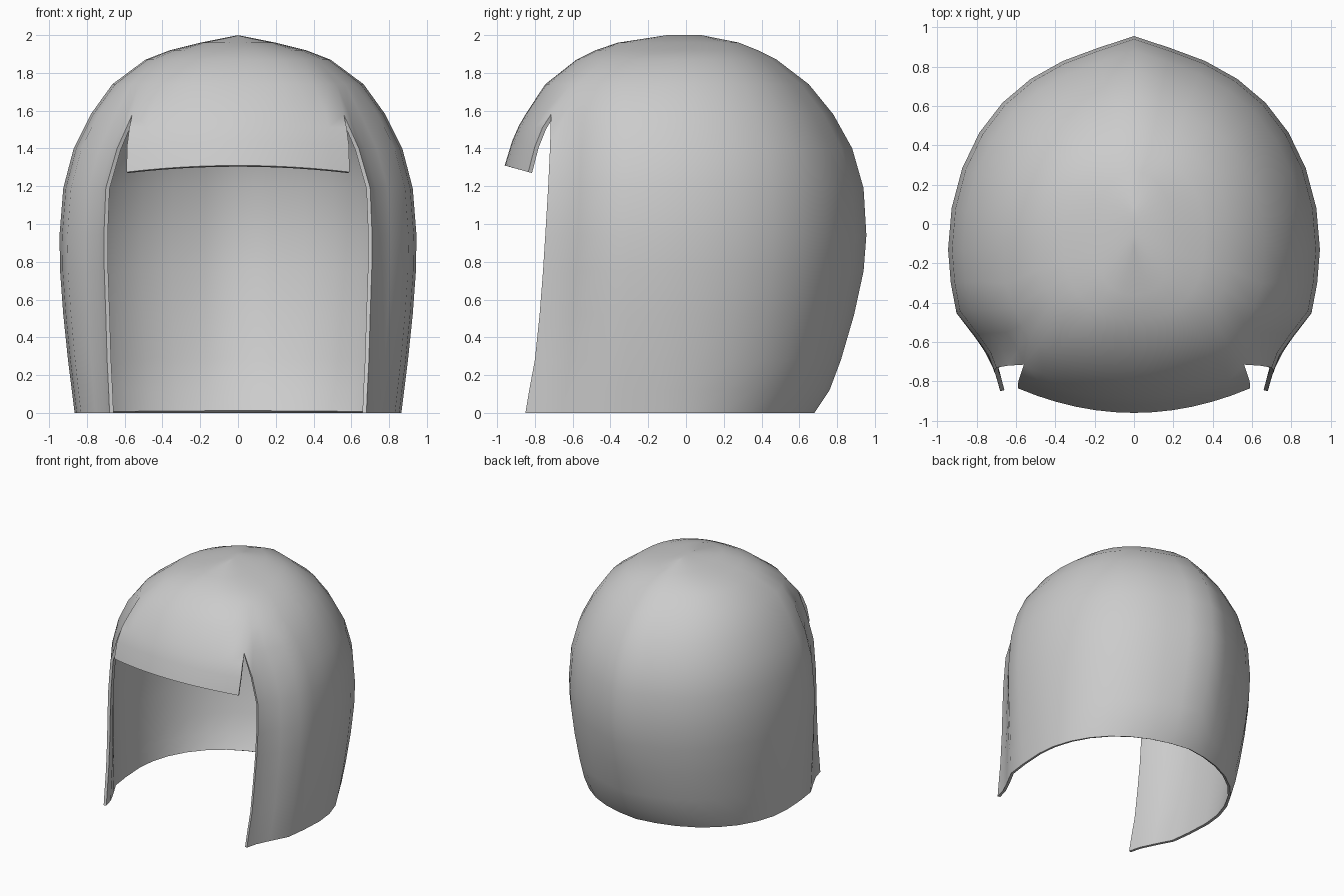
import bpy, bmesh, math

cube = bpy.data.objects.get("Cube")
if cube:
    bpy.data.objects.remove(cube)

grey = bpy.data.materials.new("soft_grey")
grey.use_nodes = True
grey.diffuse_color = (0.6, 0.6, 0.6, 1)
grey.node_tree.nodes["Principled BSDF"].inputs["Base Color"].default_value = (0.6, 0.6, 0.6, 1)

# Lower levels: height, half width, back depth, cheek edge x, cheek edge y
LOWER = [
    (0, .865, .68, .68, -.85), (.12, .88, .76, .685, -.83),
    (.28, .9, .82, .693, -.8), (.52, .925, .89, .7, -.775),
    (.75, .942, .94, .708, -.757), (.94, .945, .955, .71, -.745),
    (1.19, .925, .94, .7, -.73), (1.4, .87, .88, .64, -.72),
    (1.58, .78, .78, .56, -.715),
]
# Dome levels: height, half width, back depth, front depth, centre y
DOME = [
    (1.74, .665, .65, -.745, -.1), (1.87, .49, .48, -.58, -.07),
    (1.92, .36, .38, -.48, -.05), (1.96, .2, .28, -.36, -.04), (2, 0, .08, -.1, -.01),
]
# Fringe levels: centre z, centre y, corner x, corner y, corner z
FRINGE = [
    (1.31, -.96, .59, -.835, 1.275), (1.44, -.92, .588, -.8, 1.41),
    (1.52, -.885, .575, -.76, 1.51), (1.58, -.85, .56, -.715, 1.58),
]
CHEEK_BEND = [(.28, .06), (.52, .18), (.72, .59), (.87, .87), (1, 1)]
BACK_STEPS, FRINGE_STEPS = 8, 6
POWER, JOIN = 2.5, .72
MID_Y = -.13


def back_arc(z, width, back, mid):
    """Back centre to the widest side point, with a slight centre ridge."""
    points = []
    for i in range(BACK_STEPS + 1):
        a = math.pi / 2 * i / BACK_STEPS
        s, c = math.sin(a), max(math.cos(a), 0)
        ridge = .09 * min(1, .3 + z) * math.sqrt(s) * c ** 4
        points.append((width * s, mid + (back - mid) * (c - ridge), z))
    return points


def lower_row(z, width, back, ex, ey):
    cheek = [(width + (ex - width) * fx, MID_Y + (ey - MID_Y) * fy, z)
             for fy, fx in CHEEK_BEND]
    return back_arc(z, width, back, MID_Y) + cheek


def dome_row(z, width, back, front, mid):
    """Back centre to the join, then the join to the front centre."""
    def point(f):
        return (width * f, mid + (front - mid) * (1 - f ** POWER) ** (1 / POWER), z)
    end = math.acos(JOIN ** (POWER / 2))
    side = [point(math.cos(end * f) ** (2 / POWER)) for f, _ in CHEEK_BEND]
    brow = [point(JOIN * (1 - i / FRINGE_STEPS)) for i in range(FRINGE_STEPS + 1)]
    return back_arc(z, width, back, mid) + side, brow


def fringe_row(cz, cy, ex, ey, ez):
    steps = [1 - i / FRINGE_STEPS for i in range(FRINGE_STEPS + 1)]
    return [(ex * s, cy + (ey - cy) * s * s, cz + (ez - cz) * s * s) for s in steps]


def add_grid(bm, rows):
    grid = [[bm.verts.new(p) for p in row] for row in rows]
    for low, high in zip(grid, grid[1:]):
        for i in range(len(low) - 1):
            bm.faces.new((low[i + 1], low[i], high[i], high[i + 1]))


# Half shell: back and cheek panel, then the fringe panel split off below the join
dome = [dome_row(*r) for r in DOME]
bm = bmesh.new()
add_grid(bm, [lower_row(*r) for r in LOWER] + [d[0] for d in dome])
add_grid(bm, [fringe_row(*r) for r in FRINGE] + [d[1] for d in dome])

# Mirror to the other side and weld seams and crown
mirrored = bmesh.ops.duplicate(bm, geom=bm.verts[:] + bm.edges[:] + bm.faces[:])["geom"]
for v in mirrored:
    if isinstance(v, bmesh.types.BMVert):
        v.co.x = -v.co.x
bmesh.ops.reverse_faces(bm, faces=[f for f in mirrored if isinstance(f, bmesh.types.BMFace)])
bmesh.ops.remove_doubles(bm, verts=bm.verts, dist=.0005)
bmesh.ops.recalc_face_normals(bm, faces=bm.faces)
crown = max(bm.faces, key=lambda f: f.calc_center_median().z)
if crown.normal.z < 0:
    bmesh.ops.reverse_faces(bm, faces=bm.faces[:])

mesh = bpy.data.meshes.new("hair_shell")
bm.to_mesh(mesh)
bm.free()
mesh.materials.append(grey)
shell = bpy.data.objects.new("hair_shell", mesh)
bpy.context.collection.objects.link(shell)

# Thin inner wall
wall = shell.modifiers.new("wall", 'SOLIDIFY')
wall.thickness = .022
wall.offset = -1
bpy.ops.object.select_all(action='DESELECT')
shell.select_set(True)
bpy.context.view_layer.objects.active = shell
bpy.ops.object.modifier_apply(modifier=wall.name)
bpy.ops.object.shade_smooth_by_angle(angle=math.radians(60))
